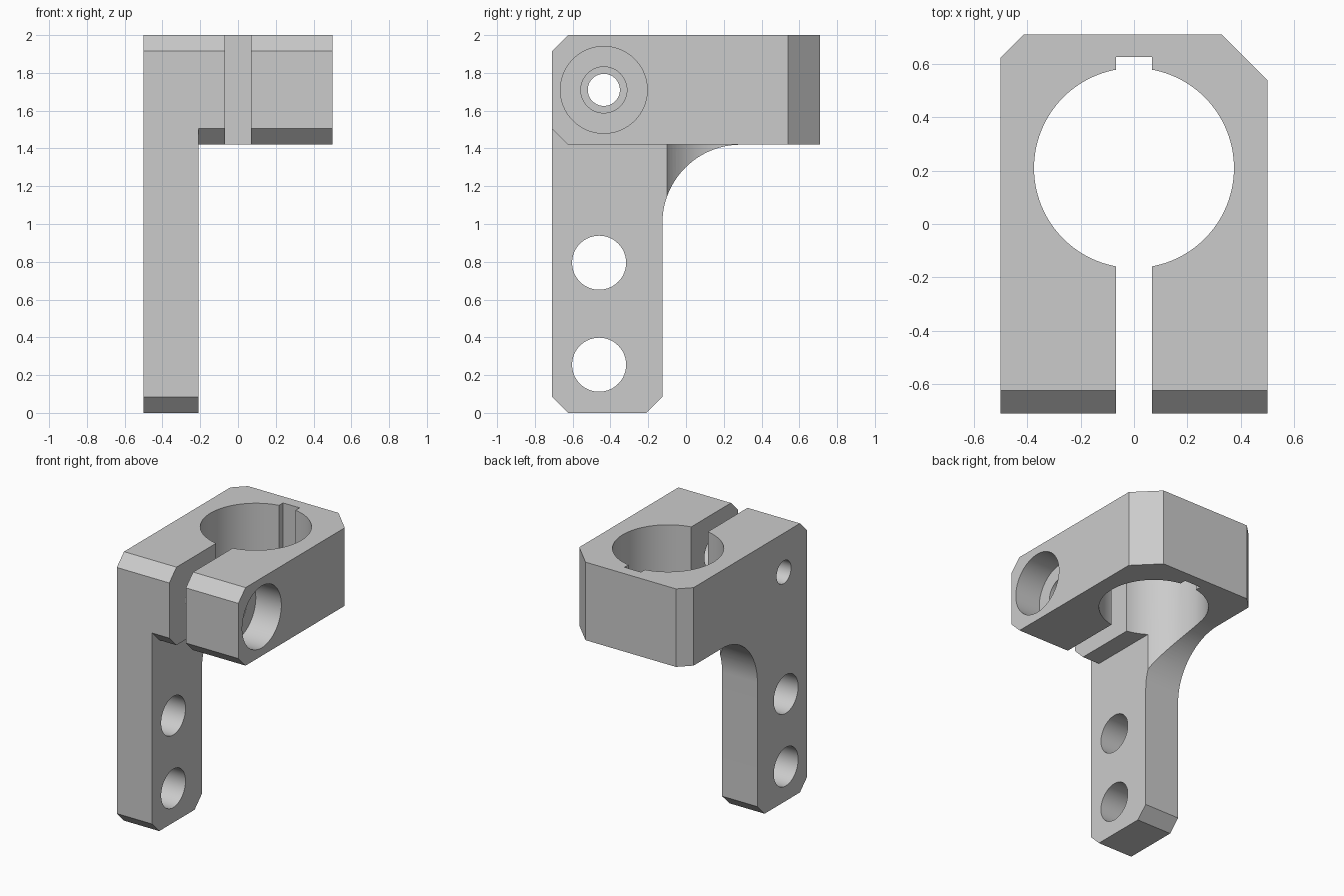
import bpy, bmesh
from math import cos, sin, pi
from mathutils import Vector

if "Cube" in bpy.data.objects:
    bpy.data.objects.remove(bpy.data.objects["Cube"])


def prism(name, pts, axis, a, b):
    """Extrude a closed profile along x (pts = y,z) or z (pts = x,y)."""
    bm = bmesh.new()
    def place(p, t):
        return Vector((t, p[0], p[1])) if axis == 'X' else Vector((p[0], p[1], t))
    face = bm.faces.new([bm.verts.new(place(p, a)) for p in pts])
    ext = bmesh.ops.extrude_face_region(bm, geom=[face])
    shift = Vector((b - a, 0, 0)) if axis == 'X' else Vector((0, 0, b - a))
    bmesh.ops.translate(bm, vec=shift,
                        verts=[g for g in ext['geom'] if isinstance(g, bmesh.types.BMVert)])
    bmesh.ops.recalc_face_normals(bm, faces=bm.faces)
    mesh = bpy.data.meshes.new(name)
    bm.to_mesh(mesh)
    bm.free()
    ob = bpy.data.objects.new(name, mesh)
    bpy.context.collection.objects.link(ob)
    return ob


def circle(cx, cy, r, n=64):
    return [(cx + r * cos(2 * pi * i / n), cy + r * sin(2 * pi * i / n)) for i in range(n)]


def cut(target, cutter):
    cutter.hide_render = True
    mod = target.modifiers.new("cut", 'BOOLEAN')
    mod.operation = 'DIFFERENCE'
    mod.solver = 'EXACT'
    mod.object = cutter
    bpy.context.view_layer.objects.active = target
    bpy.ops.object.modifier_apply(modifier=mod.name)
    bpy.data.objects.remove(cutter)


# Bracket body: side profile of leg, fillet and clamp head at full width
C = 0.085
R = 0.415
fillet = [(-0.125 + R - R * cos(t * pi / 48), 1.42 - R + R * sin(t * pi / 48)) for t in range(25)]
profile = [(-0.71, C), (-0.71 + C, 0), (-0.125 - C, 0), (-0.125, C), *fillet,
           (0.71, 1.42), (0.71, 2), (-0.71 + C, 2), (-0.71, 2 - C)]
body = prism("clamp_bracket", profile, 'X', -0.5, 0.5)

# Clear the space beside the leg, leaving the chamfered lower front edge
cut(body, prism("leg_side_cutter",
                [(-0.8, -0.1), (0.4, -0.1), (0.4, 1.42), (-0.71 + C, 1.42), (-0.8, 1.51 + C)],
                'X', -0.21, 0.6))

# Unequal rear corner chamfers
for side, c in ((-1, 0.085), (1, 0.17)):
    e = 0.1
    cut(body, prism("corner_cutter",
                    [(side * (0.5 + e), 0.71 - c - e), (side * (0.5 + e), 0.71 + e),
                     (side * (0.5 - c - e), 0.71 + e)], 'Z', 0.9, 2.1))

# Main bore, then the clamp slot running through to the rear keyway
cut(body, prism("bore_cutter", circle(0, 0.21, 0.375, 96), 'Z', 0.5, 2.1))
cut(body, prism("slot_cutter", [(-0.068, -0.8), (0.068, -0.8), (0.068, 0.626), (-0.068, 0.626)],
                'Z', 1.2, 2.1))

# Stepped clamp screw hole: thread, clearance, counterbore
for r, start in ((0.085, -0.6), (0.122, 0.0), (0.23, 0.29)):
    cut(body, prism("screw_cutter", circle(-0.435, 1.71, r), 'X', start, 0.6))

# Mounting holes in the leg
for z in (0.255, 0.795):
    cut(body, prism("mount_cutter", circle(-0.46, z, 0.143), 'X', -0.6, 0.0))

# Smooth curved walls, crisp edges
body.select_set(True)
bpy.context.view_layer.objects.active = body
bpy.ops.object.shade_smooth_by_angle()
